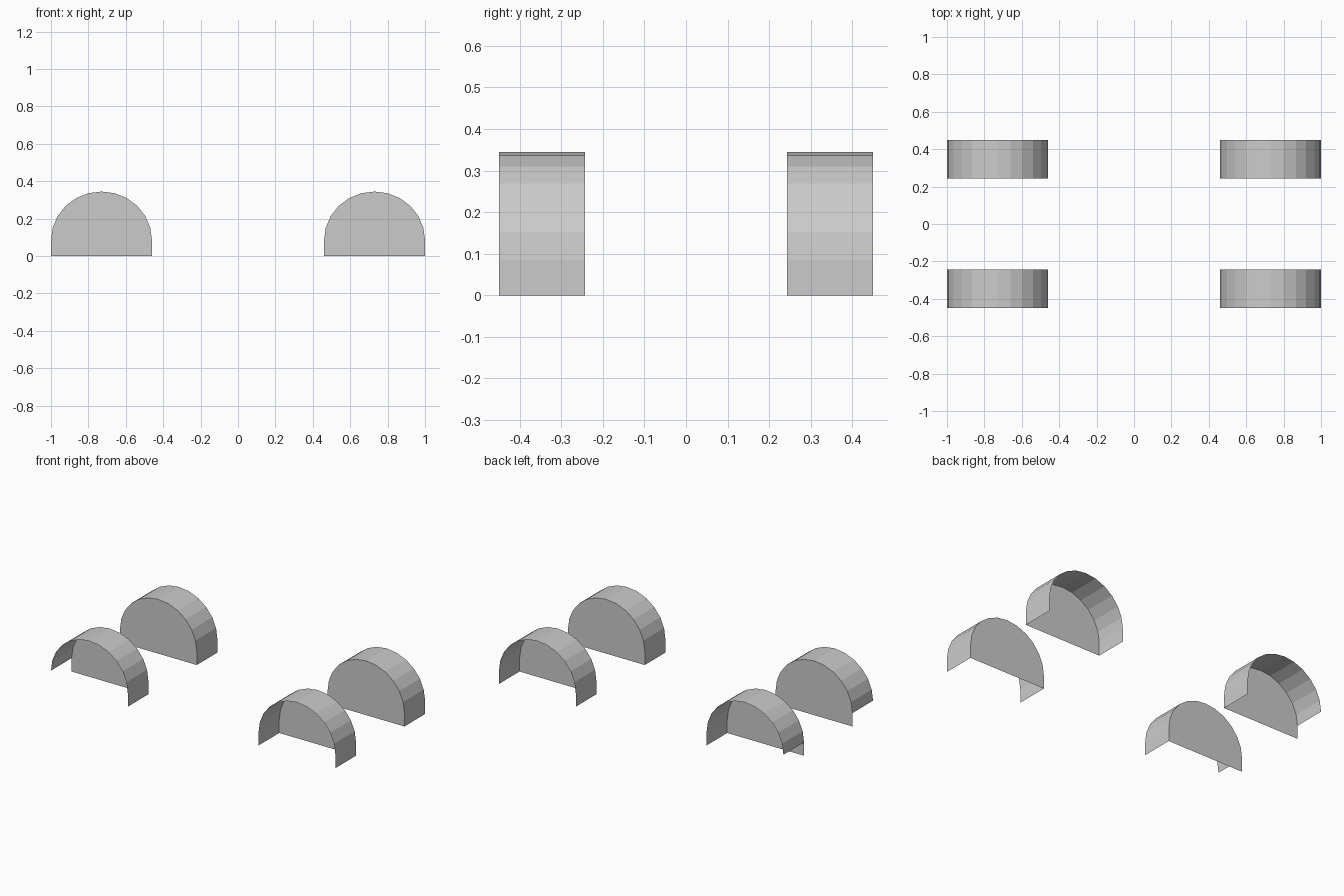
import bpy, bmesh
from math import sin, cos, pi

if "Cube" in bpy.data.objects:
    bpy.data.objects.remove(bpy.data.objects["Cube"])

CX, RX = 0.73, 0.27          # arch centre and half width
CZ, RZ = 0.085, 0.26         # spring line height and arch rise
Y_IN, Y_OUT = 0.243, 0.45    # closed inner wall, open outer edge
SEG = 12


def wheel_arch(name, sx, sy):
    bm = bmesh.new()
    cx = sx * CX
    # profile from the +x foot over the arch to the -x foot
    pts = [(cx + RX, 0)]
    pts += [(cx + RX * cos(pi * i / SEG), CZ + RZ * sin(pi * i / SEG)) for i in range(SEG + 1)]
    pts += [(cx - RX, 0)]
    inner = [bm.verts.new((x, sy * Y_IN, z)) for x, z in pts]
    outer = [bm.verts.new((x, sy * Y_OUT, z)) for x, z in pts]
    # inner wall
    bm.faces.new(inner)
    # arched strip; the left pair stops short of the ground at its -x end
    last = len(pts) - 1 - (1 if sx < 0 else 0)
    for i in range(last):
        bm.faces.new((inner[i], inner[i + 1], outer[i + 1], outer[i]))
    bmesh.ops.delete(bm, geom=[v for v in bm.verts if not v.link_faces], context='VERTS')
    bmesh.ops.recalc_face_normals(bm, faces=bm.faces[:])
    # make the arch face outward (upward on top)
    if max(bm.faces, key=lambda f: f.calc_center_median().z).normal.z < 0:
        bmesh.ops.reverse_faces(bm, faces=bm.faces[:])
    me = bpy.data.meshes.new(name)
    bm.to_mesh(me)
    bm.free()
    bpy.context.collection.objects.link(bpy.data.objects.new(name, me))


# four wheel arches
for sx, side in ((-1, "left"), (1, "right")):
    for sy, end in ((-1, "front"), (1, "back")):
        wheel_arch(f"wheel_arch_{end}_{side}", sx, sy)
